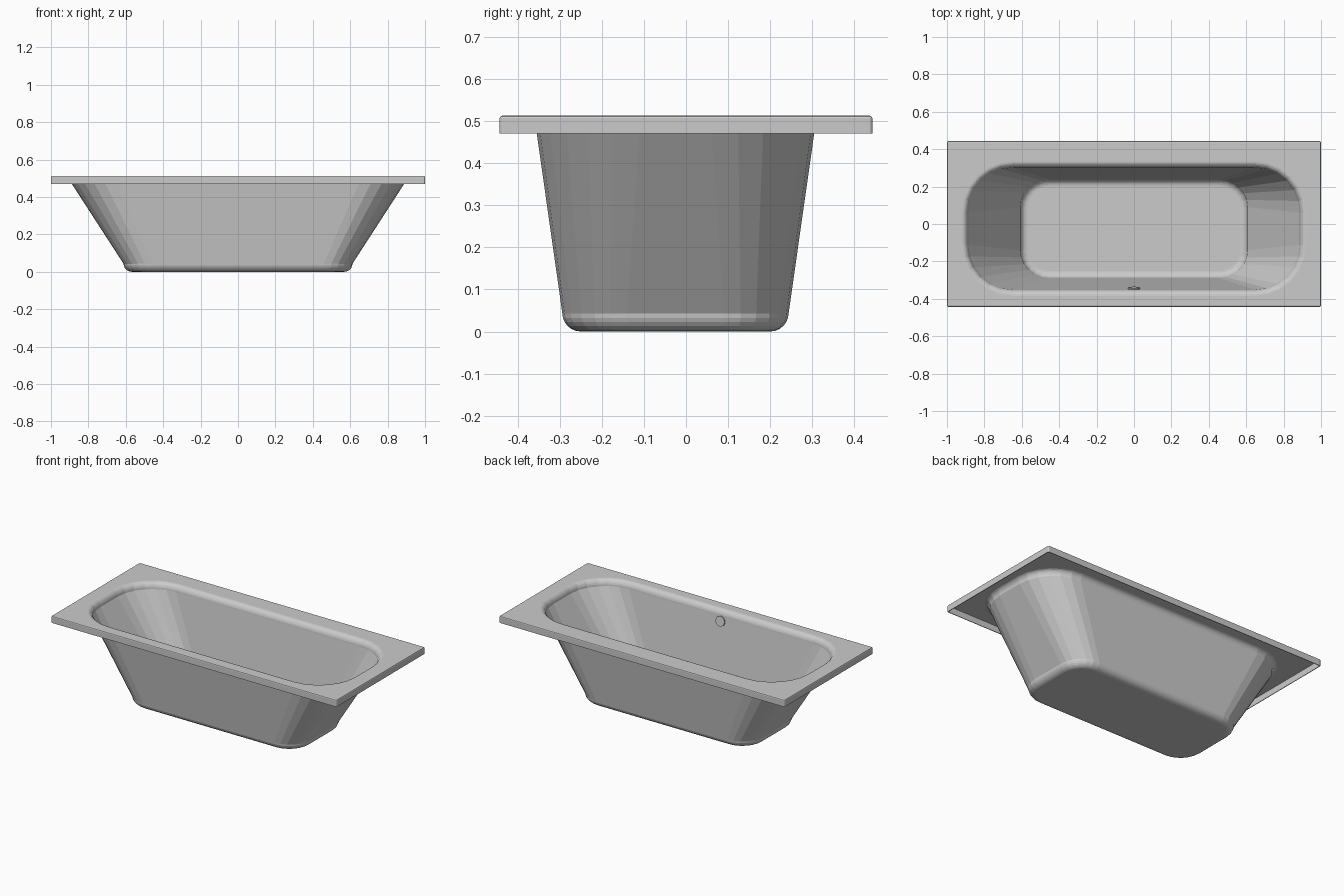
import bpy, bmesh, math
from math import sin, cos, pi

cube = bpy.data.objects.get("Cube")
if cube:
    bpy.data.objects.remove(cube, do_unlink=True)

CORNER = 6      # facets per rounded corner
STEPS = 6       # facets across each fillet
WALL = 0.004    # sheet thickness

grey = bpy.data.materials.new("light grey")
grey.use_nodes = True
colour = (0.6, 0.6, 0.6, 1)
grey.diffuse_color = colour
grey.node_tree.nodes["Principled BSDF"].inputs["Base Color"].default_value = colour


def rounded_ring(bm, half_x, front, back, radius, z):
    """Loop of vertices around a rounded rectangle."""
    verts = []
    corners = [(1, back - radius), (-1, back - radius),
               (-1, front + radius), (1, front + radius)]
    for quarter, (side, cy) in enumerate(corners):
        cx = side * (half_x - radius)
        for i in range(CORNER + 1):
            a = (quarter + i / CORNER) * pi / 2
            verts.append(bm.verts.new((cx + radius * cos(a), cy + radius * sin(a), z)))
    return verts


def tub_sections():
    """Sections from the floor, up the walls, over the rim and down the lip."""
    sections = []
    # Floor fillet
    for i in range(STEPS + 1):
        a = i / STEPS * pi / 2
        d = 0.04 * sin(a)
        sections.append((0.568 + d, -0.25 - d, 0.2 + d, 0.11 + d,
                         WALL + 0.04 * (1 - cos(a))))
    # Sloping wall up into the fillet round the opening
    for i in range(STEPS + 1):
        a = i / STEPS * pi / 2
        d = 0.033 * (1 - cos(a))
        sections.append((0.886 + d, -0.351 - d, 0.301 + d, 0.24 + d,
                         0.473 + 0.04 * sin(a)))
    # Flat rim, small edge bevel and hanging lip
    for inset, z in ((0.006, 0.513), (0.002, 0.511), (0, 0.507), (0, 0.47)):
        sections.append((1 - inset, -0.443 + inset, 0.443 - inset, 0.008 - inset, z))
    return sections


# Tub shell
bm = bmesh.new()
rings = [rounded_ring(bm, *s) for s in tub_sections()]
bm.faces.new(rings[0])
for low, high in zip(rings, rings[1:]):
    n = len(low)
    for i in range(n):
        j = (i + 1) % n
        bm.faces.new((low[j], low[i], high[i], high[j]))
bm.normal_update()
mesh = bpy.data.meshes.new("tub_shell")
bm.to_mesh(mesh)
bm.free()
mesh.materials.append(grey)
tub = bpy.data.objects.new("tub_shell", mesh)
bpy.context.collection.objects.link(tub)
thickness = tub.modifiers.new("thickness", 'SOLIDIFY')
thickness.thickness = WALL
thickness.offset = -1

# Overflow cover on the inside of the front wall
bpy.ops.mesh.primitive_cylinder_add(vertices=32, radius=0.031, depth=0.009,
                                    location=(0, -0.344, 0.446),
                                    rotation=(math.radians(-82), 0, 0))
cover = bpy.context.object
cover.name = "overflow_cover"
cover.data.materials.append(grey)
bpy.ops.object.shade_smooth_by_angle()
